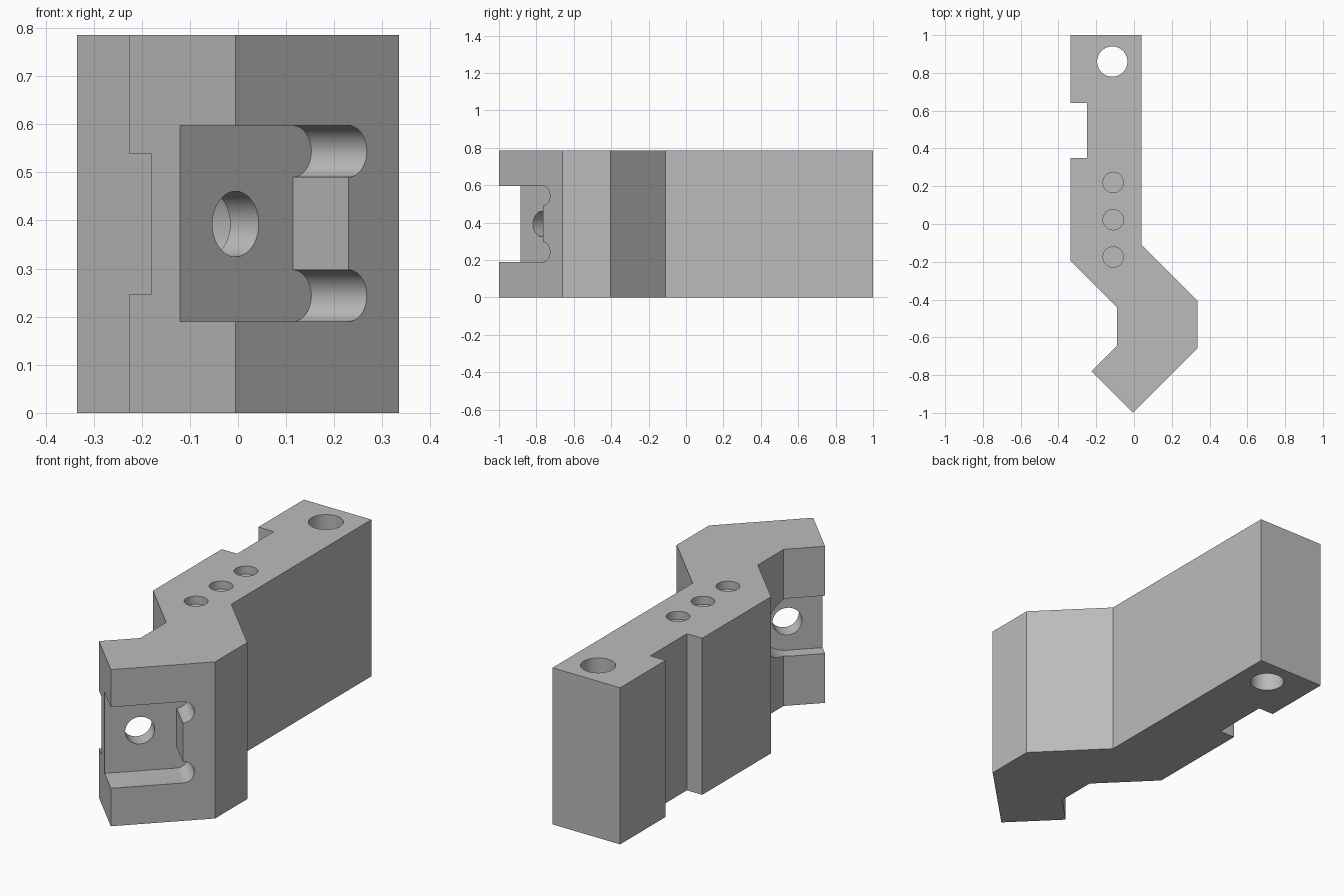
import bpy
import bmesh
from math import pi, sqrt
from mathutils import Matrix, Vector

cube = bpy.data.objects.get("Cube")
if cube:
    bpy.data.objects.remove(cube, do_unlink=True)

HEIGHT = 0.785
MID = HEIGHT / 2

grey = bpy.data.materials.new("plain grey")
grey.use_nodes = True
colour = (0.5, 0.5, 0.5, 1)
grey.diffuse_color = colour
grey.node_tree.nodes["Principled BSDF"].inputs["Base Color"].default_value = colour


def make_object(name, bm):
    bmesh.ops.recalc_face_normals(bm, faces=bm.faces)
    mesh = bpy.data.meshes.new(name)
    bm.to_mesh(mesh)
    bm.free()
    mesh.materials.append(grey)
    obj = bpy.data.objects.new(name, mesh)
    bpy.context.collection.objects.link(obj)
    return obj


def cut(target, bm):
    """Subtract a closed shape from the target and discard the cutter."""
    cutter = make_object("cutter", bm)
    cutter.hide_render = True
    mod = target.modifiers.new("cut", 'BOOLEAN')
    mod.operation = 'DIFFERENCE'
    mod.solver = 'EXACT'
    mod.object = cutter
    bpy.context.view_layer.objects.active = target
    bpy.ops.object.modifier_apply(modifier=mod.name)
    bpy.data.objects.remove(cutter, do_unlink=True)


def box(frame, low, high):
    low, high = Vector(low), Vector(high)
    bm = bmesh.new()
    size = Matrix.Diagonal((high - low).to_4d())
    bmesh.ops.create_cube(bm, size=1, matrix=frame @ Matrix.Translation((low + high) / 2) @ size)
    return bm


def rod(frame, centre, radius, length):
    bm = bmesh.new()
    bmesh.ops.create_cone(bm, cap_ends=True, segments=64, radius1=radius, radius2=radius,
                          depth=length, matrix=frame @ Matrix.Translation(centre))
    return bm


# Bent arm extruded from its plan outline
outline = [(-0.335, 1), (-0.335, 0.64), (-0.25, 0.64), (-0.25, 0.35), (-0.335, 0.35),
           (-0.335, -0.195), (-0.09, -0.44), (-0.09, -0.645), (-0.225, -0.78),
           (-0.005, -1), (0.335, -0.66), (0.335, -0.405), (0.04, -0.11), (0.04, 1)]
bm = bmesh.new()
base = bm.faces.new([bm.verts.new((x, y, 0)) for x, y in outline])
raised = bmesh.ops.extrude_face_region(bm, geom=[base])["geom"]
bmesh.ops.translate(bm, vec=(0, 0, HEIGHT),
                    verts=[g for g in raised if isinstance(g, bmesh.types.BMVert)])
arm = make_object("bent_arm", bm)

# Upright holes: one through hole and three shallow sockets
upright = Matrix.Identity(4)
cut(arm, rod(upright, (-0.115, 0.86, MID), 0.08, 2))
SOCKET_DEPTH = 0.04
for y in (0.22, 0.023, -0.175):
    cut(arm, rod(upright, (-0.11, y, HEIGHT), 0.054, 2 * SOCKET_DEPTH))

# Slanted frame at the tip: x runs along the front face, z is up, y goes inward
tilt = Matrix.Translation((-0.005, -1, 0)) @ Matrix.Rotation(pi / 4, 4, 'Z')
inward = tilt @ Matrix.Rotation(-pi / 2, 4, 'X')   # rod axis along the inward direction
FLOOR, END, RELIEF = 0.163, 0.332, 0.0535
BOLT = 0.163

# Front pocket with round reliefs in its two end corners
cut(arm, box(tilt, (-0.2, -0.2, 0.19), (END, FLOOR, 0.597)))
for z in (0.19 + RELIEF, 0.597 - RELIEF):
    cut(arm, rod(inward, (END, -z, FLOOR - 0.2), RELIEF, 0.4))

# Rear recess: slot with a round end, around the bolt hole
BACK, HALF = 0.247, 0.145
bm = rod(inward, (BOLT, -MID, BACK + 0.2), HALF, 0.4)
cut(arm, bm)
cut(arm, box(tilt, (-0.2, BACK, MID - HALF), (BOLT, BACK + 0.4, MID + HALF)))
cut(arm, rod(inward, (BOLT, -MID, 0.2), 0.068, 0.3))

# Smooth bores, crisp edges
bpy.ops.object.select_all(action='DESELECT')
arm.select_set(True)
bpy.context.view_layer.objects.active = arm
bpy.ops.object.shade_smooth_by_angle(angle=pi / 6)
